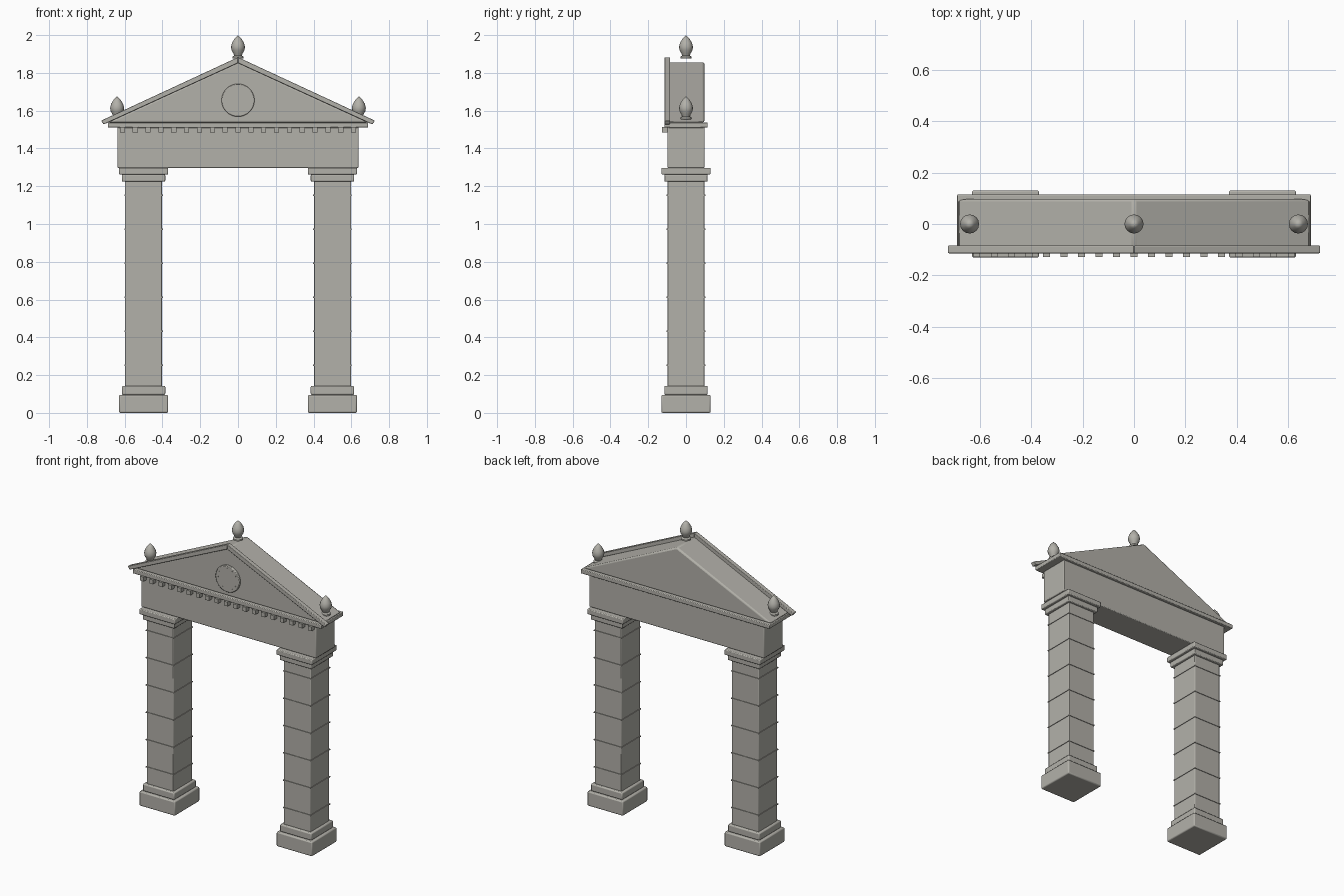
import bpy, bmesh, math
from mathutils import Matrix

cube = bpy.data.objects.get("Cube")
if cube:
    bpy.data.objects.remove(cube, do_unlink=True)

# One stone colour for the whole gateway
STONE = (0.45, 0.44, 0.40, 1)
stone = bpy.data.materials.new("grey_stone")
stone.use_nodes = True
stone.diffuse_color = STONE
bsdf = stone.node_tree.nodes["Principled BSDF"]
bsdf.inputs["Base Color"].default_value = STONE
bsdf.inputs["Roughness"].default_value = 0.8


def finish(name, bm, bevel=0.0, smooth=False):
    bmesh.ops.recalc_face_normals(bm, faces=bm.faces)
    mesh = bpy.data.meshes.new(name)
    bm.to_mesh(mesh)
    bm.free()
    mesh.materials.append(stone)
    obj = bpy.data.objects.new(name, mesh)
    bpy.context.collection.objects.link(obj)
    if bevel:
        mod = obj.modifiers.new("soft_edges", "BEVEL")
        mod.width = bevel
        mod.segments = 2
        mod.limit_method = "ANGLE"
    if smooth or bevel:
        bpy.ops.object.select_all(action="DESELECT")
        obj.select_set(True)
        bpy.context.view_layer.objects.active = obj
        bpy.ops.object.shade_smooth_by_angle(angle=math.radians(40))
    return obj


def add_box(bm, x, y, z0, z1, hx, hy):
    place = Matrix.Translation((x, y, (z0 + z1) / 2))
    size = Matrix.Diagonal((2 * hx, 2 * hy, z1 - z0, 1))
    bmesh.ops.create_cube(bm, size=1, matrix=place @ size)


def box(name, x, y, z0, z1, hx, hy, bevel=0.0):
    bm = bmesh.new()
    add_box(bm, x, y, z0, z1, hx, hy)
    return finish(name, bm, bevel)


def prism(name, outline, y0, y1, bevel=0.0):
    """Extrude an x-z outline from y0 to y1."""
    bm = bmesh.new()
    face = bm.faces.new([bm.verts.new((x, y0, z)) for x, z in outline])
    new = bmesh.ops.extrude_face_region(bm, geom=[face])["geom"]
    verts = [v for v in new if isinstance(v, bmesh.types.BMVert)]
    bmesh.ops.translate(bm, verts=verts, vec=(0, y1 - y0, 0))
    return finish(name, bm, bevel)


def lathe(name, profile, x, z, steps=16):
    bm = bmesh.new()
    verts = [bm.verts.new((r, 0, h)) for r, h in profile]
    edges = [bm.edges.new(pair) for pair in zip(verts, verts[1:])]
    bmesh.ops.spin(bm, geom=verts + edges, cent=(0, 0, 0), axis=(0, 0, 1),
                   angle=math.tau, steps=steps)
    bmesh.ops.remove_doubles(bm, verts=bm.verts, dist=0.0005)
    obj = finish(name, bm, smooth=True)
    obj.location = (x, 0, z)
    return obj


FINIAL = [(0, 0), (0.03, 0), (0.03, 0.01), (0.02, 0.017), (0.024, 0.027),
          (0.034, 0.045), (0.037, 0.063), (0.032, 0.083),
          (0.018, 0.107), (0, 0.125)]

for side, sx in (("left", 1), ("right", -1)):
    # Pillar: plinth, base, shaft, two capital slabs
    px = sx * 0.5
    box(side + "_plinth", px, 0, 0, 0.095, 0.13, 0.13, 0.007)
    box(side + "_base", px, 0, 0.095, 0.143, 0.115, 0.115, 0.007)
    box(side + "_shaft", px, 0, 0.14, 1.23, 0.098, 0.098, 0.004)
    box(side + "_lower_capital", px, 0, 1.225, 1.262, 0.115, 0.115, 0.005)
    box(side + "_upper_capital", px, 0, 1.262, 1.297, 0.13, 0.13, 0.005)

    # Thin raised bands around the shaft
    bands = bmesh.new()
    for i in range(6):
        z = 0.252 + i * 0.18
        add_box(bands, px, 0, z - 0.003, z + 0.003, 0.102, 0.102)
    finish(side + "_shaft_bands", bands)

    # Raking cornice and corner finial
    rake = [(0, 1.883), (sx * 0.725, 1.547), (sx * 0.711, 1.527), (0, 1.852)]
    prism(side + "_raking_cornice", rake, -0.114, -0.084, 0.003)
    lathe(side + "_corner_finial", FINIAL, sx * 0.64, 1.552)

# Beam and flat cornice
box("beam", 0, 0, 1.297, 1.512, 0.638, 0.098, 0.005)
box("cornice", 0, 0, 1.51, 1.538, 0.688, 0.115, 0.004)

# Row of small teeth below the cornice
teeth = bmesh.new()
for i in range(-9, 10):
    add_box(teeth, i * 0.068, -0.11, 1.485, 1.513, 0.0135, 0.018)
finish("dentils", teeth)

# Gable block and top finial
prism("gable", [(-0.688, 1.538), (0.688, 1.538), (0, 1.858)], -0.098, 0.098, 0.01)
lathe("top_finial", FINIAL, 0, 1.875)

# Round medallion with a ring of studs
TURN = Matrix.Rotation(math.pi / 2, 4, "X")


def disc(bm, x, y, z, radius, depth, sides):
    bmesh.ops.create_cone(bm, cap_ends=True, segments=sides, radius1=radius,
                          radius2=radius, depth=depth,
                          matrix=Matrix.Translation((x, y, z)) @ TURN)


bm = bmesh.new()
disc(bm, 0, -0.1, 1.655, 0.087, 0.024, 40)
finish("medallion", bm, 0.004)
studs = bmesh.new()
for i in range(12):
    a = math.tau * i / 12
    disc(studs, 0.068 * math.sin(a), -0.112, 1.655 + 0.068 * math.cos(a),
         0.004, 0.004, 8)
finish("medallion_studs", studs)
